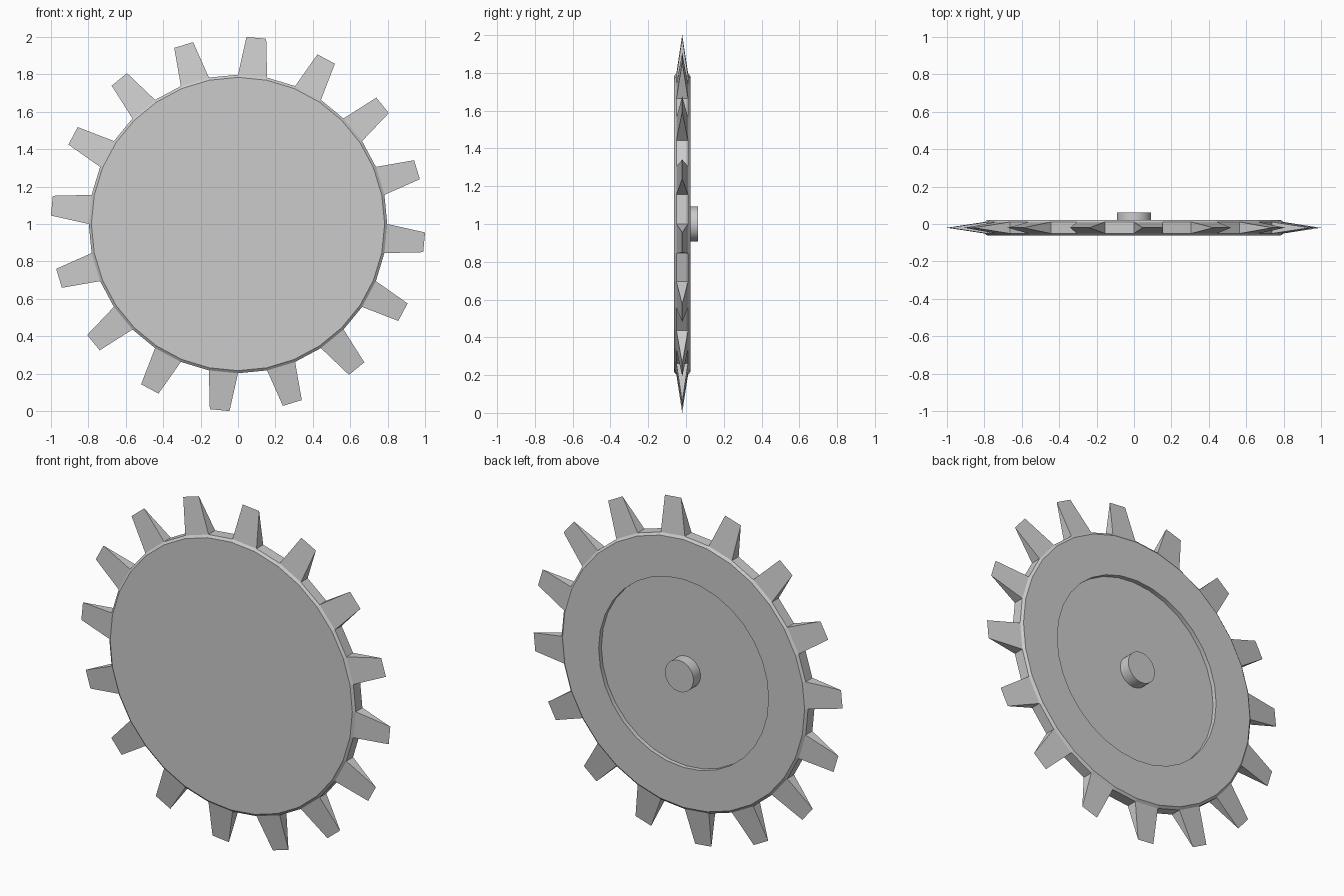
import bpy, bmesh
from math import sin, cos, pi
from mathutils import Vector

cube = bpy.data.objects.get("Cube")
if cube:
    bpy.data.objects.remove(cube, do_unlink=True)

SEGMENTS = 32
MID_Y = -0.02          # middle plane of the disc
FRONT, BACK = -0.0625, 0.0225
FLOOR = -0.003         # floor of the rear recess
BAND = 0.031           # half width of the outer band

steel = bpy.data.materials.new("grey_metal")
steel.use_nodes = True
grey = (0.6, 0.6, 0.6, 1)
steel.diffuse_color = grey
steel.node_tree.nodes["Principled BSDF"].inputs["Base Color"].default_value = grey


def point(radius, y, step):
    """Point on a circle around the wheel axis, clockwise from the top."""
    a = 2 * pi * step / SEGMENTS
    return Vector((radius * sin(a), y, 1 + radius * cos(a)))


def lathe(bm, profile):
    """Turn a (radius, y) profile around the axis and cap both ends."""
    rings = [[bm.verts.new(point(r, y, i)) for i in range(SEGMENTS)] for r, y in profile]
    strips = []
    for a, b in zip(rings, rings[1:]):
        strips.append([bm.faces.new((a[i], a[(i + 1) % SEGMENTS], b[(i + 1) % SEGMENTS], b[i]))
                       for i in range(SEGMENTS)])
    bm.faces.new(rings[0])
    bm.faces.new(rings[-1])
    return strips


def finish(bm, name):
    bmesh.ops.recalc_face_normals(bm, faces=bm.faces)
    mesh = bpy.data.meshes.new(name)
    bm.to_mesh(mesh)
    bm.free()
    mesh.materials.append(steel)
    obj = bpy.data.objects.new(name, mesh)
    bpy.context.collection.objects.link(obj)
    return obj


# Disc with chamfered rim and recessed back
bm = bmesh.new()
strips = lathe(bm, [(0.784, FRONT), (0.798, MID_Y - BAND), (0.798, MID_Y + BAND),
                    (0.784, BACK), (0.55, BACK), (0.55, FLOOR)])
for face in strips[4]:
    face.smooth = True

# Wedge teeth pulled out of every second face of the outer band
bmesh.ops.recalc_face_normals(bm, faces=bm.faces)
teeth = bmesh.ops.extrude_discrete_faces(bm, faces=strips[1][::2])["faces"]
tips = []
for tooth in teeth:
    centre = tooth.calc_center_median()
    out = Vector((centre.x, 0, centre.z - 1)).normalized()
    side = out.cross(Vector((0, 1, 0)))
    for v in tooth.verts:
        s = 0.053 if (v.co - centre).dot(side) > 0 else -0.053
        v.co = Vector((0, MID_Y, 1)) + out + side * s
        tips.append(v)
bmesh.ops.remove_doubles(bm, verts=tips, dist=0.0001)
finish(bm, "toothed_disc")

# Axle stub on the back
bm = bmesh.new()
for face in lathe(bm, [(0.092, FLOOR - 0.002), (0.092, 0.0625)])[0]:
    face.smooth = True
finish(bm, "axle_stub")
